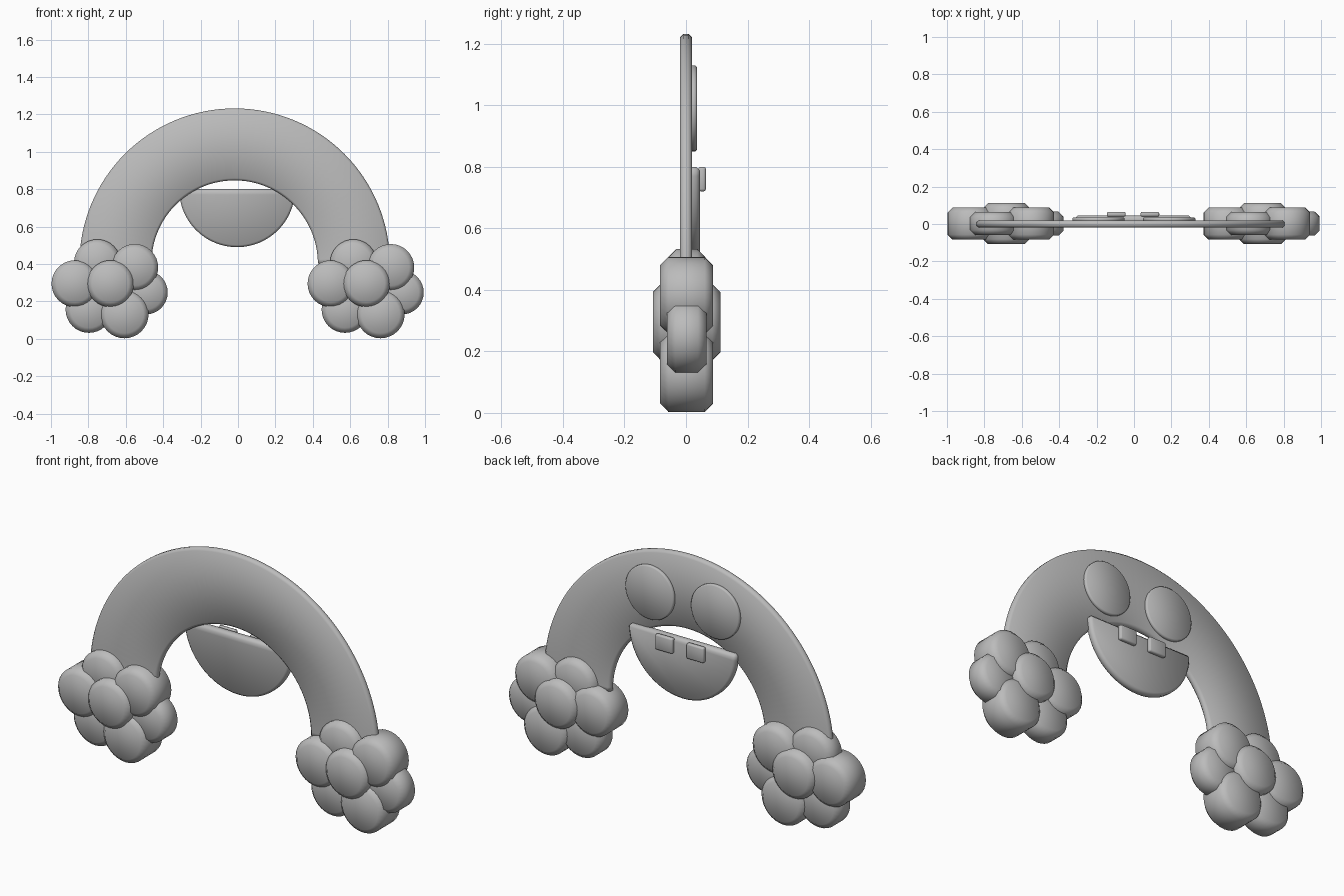
import bpy, bmesh, math
from math import cos, sin, pi

cube = bpy.data.objects.get("Cube")
if cube:
    bpy.data.objects.remove(cube)

grey = bpy.data.materials.new("plain grey")
grey.use_nodes = True
grey.diffuse_color = (0.5, 0.5, 0.5, 1)
grey.node_tree.nodes["Principled BSDF"].inputs["Base Color"].default_value = (0.5, 0.5, 0.5, 1)


def finish(bm, name, smooth=True):
    bmesh.ops.recalc_face_normals(bm, faces=bm.faces)
    mesh = bpy.data.meshes.new(name)
    bm.to_mesh(mesh)
    bm.free()
    mesh.materials.append(grey)
    for face in mesh.polygons:
        face.use_smooth = smooth
    obj = bpy.data.objects.new(name, mesh)
    bpy.context.collection.objects.link(obj)
    return obj


def arc(x, z, r, start, end, steps):
    angles = [start + (end - start) * i / steps for i in range(steps + 1)]
    return [(x + r * cos(a), z + r * sin(a)) for a in angles]


def plate(name, outline, y0, y1, bevel, segments=1):
    """Extrude an x-z outline from y0 to y1 and bevel its rims."""
    bm = bmesh.new()
    front = bm.faces.new([bm.verts.new((x, y0, z)) for x, z in outline])
    moved = bmesh.ops.extrude_face_region(bm, geom=[front], use_keep_orig=True)
    for v in moved["geom"]:
        if isinstance(v, bmesh.types.BMVert):
            v.co.y = y1
    bmesh.ops.recalc_face_normals(bm, faces=bm.faces)
    rims = [e for e in bm.edges if e.calc_face_angle(0) > 0.6]
    bmesh.ops.bevel(bm, geom=rims, offset=bevel, segments=segments,
                    profile=0.5, affect="EDGES", clamp_overlap=True)
    return finish(bm, name)


def disc(name, x, z, r, y0, y1, bevel, sides=32):
    return plate(name, arc(x, z, r, 0, 2 * pi, sides)[:-1], y0, y1, bevel)


# Arch: chamfered section swept through a half turn
bm = bmesh.new()
inner, outer, half, c = 0.445, 0.83, 0.02, 0.012
section = [(inner + c, -half), (outer - c, -half), (outer, -half + c), (outer, half - c),
           (outer - c, half), (inner + c, half), (inner, half - c), (inner, -half + c)]
rings = []
for i in range(65):
    a = pi * i / 64
    rings.append([bm.verts.new((-0.018 + r * cos(a), y, 0.402 + r * sin(a))) for r, y in section])
for a, b in zip(rings, rings[1:]):
    for k in range(8):
        n = (k + 1) % 8
        bm.faces.new((a[k], a[n], b[n], b[k]))
bm.faces.new(rings[0])
bm.faces.new(rings[-1])
finish(bm, "arch")

# Cloud at each foot: overlapping puffs (x, z, radius, half depth)
puffs = [(-0.19, 0.295, 0.125, 0.086), (-0.07, 0.407, 0.125, 0.062),
         (0.13, 0.382, 0.125, 0.086), (0, 0.295, 0.125, 0.11),
         (0.188, 0.248, 0.118, 0.064), (-0.115, 0.157, 0.125, 0.064),
         (0.075, 0.132, 0.129, 0.086)]
for side, cx in (("right", -0.682), ("left", 0.687)):
    for i, (x, z, r, depth) in enumerate(puffs):
        disc(f"{side}_cloud_puff_{i + 1}", cx + x, z, r, -depth + 0.002, depth + 0.002, 0.027)

# Face on the back of the arch
for side, x in (("right", -0.19), ("left", 0.188)):
    disc(f"{side}_eye", x, 0.99, 0.14, 0.012, 0.036, 0.006, 48)
plate("mouth", arc(-0.005, 0.8, 0.31, pi, 2 * pi, 32), 0.0, 0.045, 0.012)
for side, x in (("right", -0.095), ("left", 0.085)):
    plate(f"{side}_tooth", [(x - 0.05, 0.72), (x + 0.05, 0.72), (x + 0.05, 0.8), (x - 0.05, 0.8)],
          0.04, 0.065, 0.008, 2)

# Keep the mouth and tooth corners crisp
bpy.ops.object.select_all(action="DESELECT")
for obj in bpy.data.objects:
    if obj.name.endswith(("mouth", "tooth", "eye")):
        obj.select_set(True)
        bpy.context.view_layer.objects.active = obj
bpy.ops.object.shade_smooth_by_angle(angle=math.radians(50))
